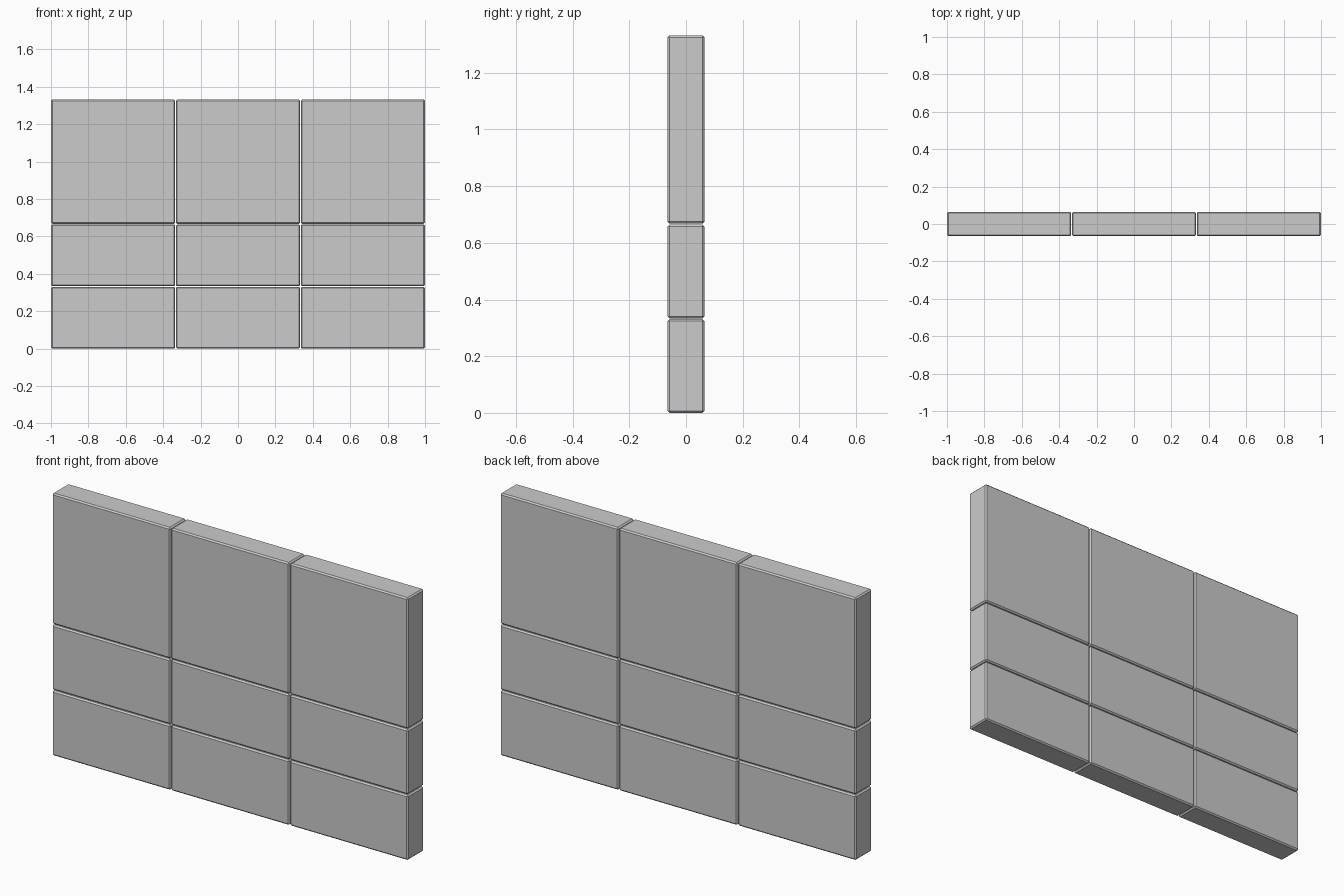
import bpy

if "Cube" in bpy.data.objects:
    bpy.data.objects.remove(bpy.data.objects["Cube"])

PITCH, GAP, BEVEL = 0.6678, 0.0033, 0.007
DEPTH = 0.13


def stone_block(name, x, z0, height):
    """Chamfered wall block, its base at z0."""
    bpy.ops.mesh.primitive_cube_add(size=1, location=(x, 0, z0 + height / 2))
    block = bpy.context.object
    block.name = name
    block.scale = (PITCH - GAP, DEPTH, height)
    bpy.ops.object.transform_apply(location=False, rotation=False, scale=True)
    chamfer = block.modifiers.new("chamfer", 'BEVEL')
    chamfer.width = BEVEL
    chamfer.segments = 1


# Two half-height courses below one full-height course
courses = [("lower", 0, PITCH / 2), ("middle", PITCH / 2, PITCH / 2),
           ("upper", PITCH, PITCH)]
for course, z0, step in courses:
    for column, side in ((-1, "left"), (0, "centre"), (1, "right")):
        stone_block(f"{course}_{side}_block", column * PITCH, z0, step - GAP)
